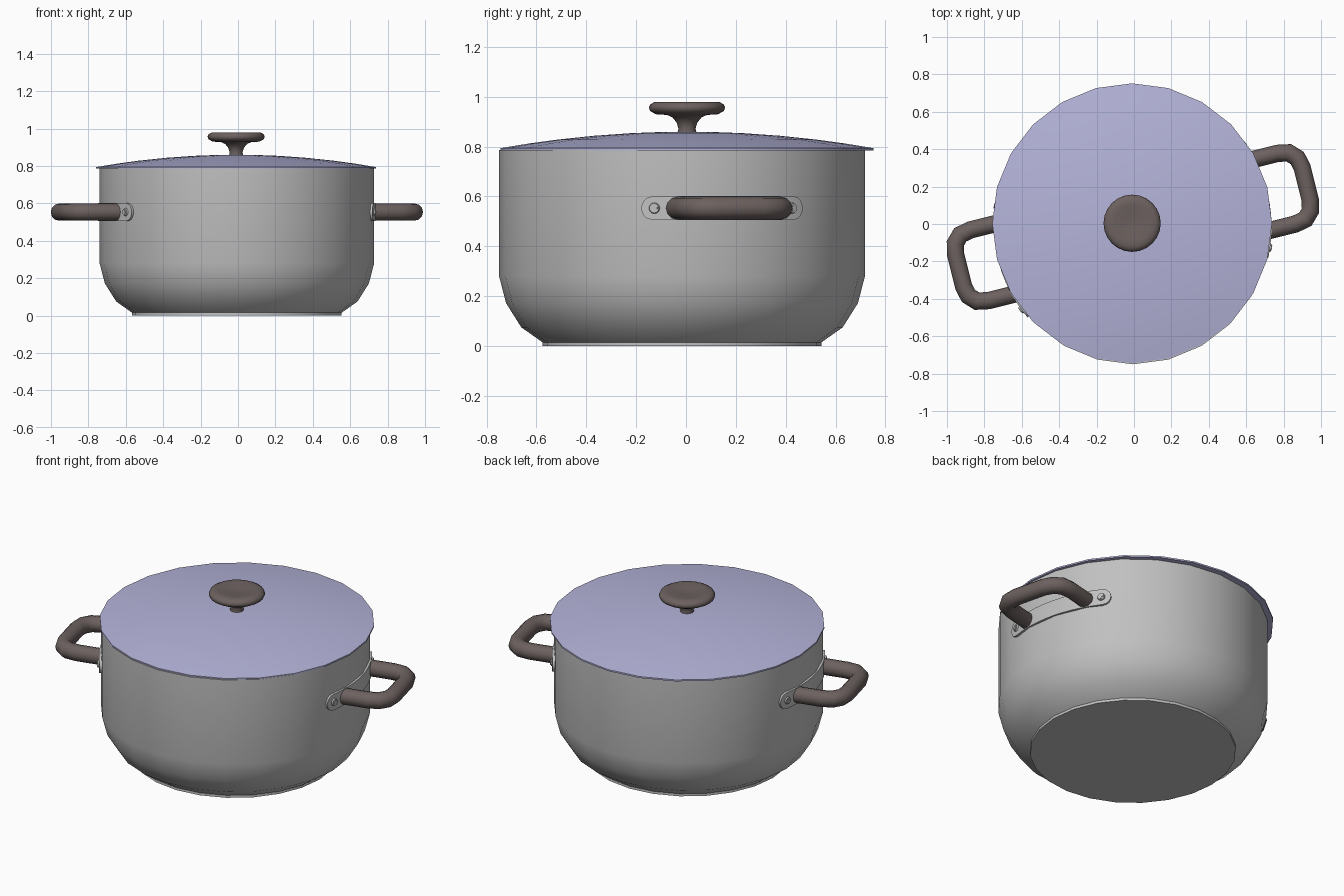
import bpy, bmesh, math
from mathutils import Vector, Matrix

if "Cube" in bpy.data.objects:
    bpy.data.objects.remove(bpy.data.objects["Cube"])

BODY_C = Vector((-0.006, -0.016, 0))
LID_C = Vector((-0.01, 0.004, 0))
SIDES = 24


def material(name, col):
    m = bpy.data.materials.new(name)
    m.diffuse_color = (*col, 1)
    m.use_nodes = True
    m.node_tree.nodes["Principled BSDF"].inputs["Base Color"].default_value = m.diffuse_color
    return m


STEEL = material("brushed_steel", (0.53, 0.53, 0.53))
LAVENDER = material("lavender_lid", (0.46, 0.455, 0.70))
BROWN = material("dark_brown_grip", (0.15, 0.12, 0.115))


def finish(bm, name, mat, angle=40):
    bmesh.ops.recalc_face_normals(bm, faces=bm.faces)
    me = bpy.data.meshes.new(name)
    bm.to_mesh(me)
    bm.free()
    ob = bpy.data.objects.new(name, me)
    bpy.context.collection.objects.link(ob)
    me.materials.append(mat)
    bpy.ops.object.select_all(action='DESELECT')
    ob.select_set(True)
    bpy.context.view_layer.objects.active = ob
    bpy.ops.object.shade_smooth_by_angle(angle=math.radians(angle))
    return ob


def bridge(bm, a, b):
    n = len(a)
    for i in range(n):
        bm.faces.new((a[i], a[(i + 1) % n], b[(i + 1) % n], b[i]))


def lathe(name, profile, centre, mat, angle=40, cap_top=True):
    """Revolve (radius, z) points; ends are capped with flat discs."""
    bm = bmesh.new()
    rings = []
    for r, z in profile:
        rings.append([bm.verts.new(centre + Vector((
            r * math.cos(2 * math.pi * i / SIDES),
            r * math.sin(2 * math.pi * i / SIDES), z))) for i in range(SIDES)])
    for a, b in zip(rings, rings[1:]):
        bridge(bm, a, b)
    bm.faces.new(rings[0])
    if cap_top:
        bm.faces.new(rings[-1])
    return finish(bm, name, mat, angle)


# Pot body: outer wall, rim, inner wall and inner floor
lathe("pot_body", [(0.56, 0), (0.56, 0.015), (0.645, 0.075), (0.706, 0.172),
                   (0.734, 0.28), (0.734, 0.787), (0.715, 0.787), (0.715, 0.285),
                   (0.688, 0.185), (0.63, 0.095), (0.55, 0.04)], BODY_C, STEEL)

# Shallow domed lid
dome = [(0.748 * k, 0.794 + 0.066 * (1 - k * k)) for k in (1, 0.85, 0.7, 0.5, 0.3, 0.12, 0.01)]
lathe("lid", [(0.748, 0.785)] + dome, LID_C, LAVENDER)

# Mushroom knob with a slight dimple on top
lathe("lid_knob", [(0.04, 0.85), (0.034, 0.872), (0.042, 0.897), (0.058, 0.917),
                   (0.08, 0.927), (0.125, 0.93), (0.148, 0.943), (0.153, 0.957),
                   (0.147, 0.97), (0.128, 0.98), (0.10, 0.98), (0.05, 0.974),
                   (0.006, 0.97)], LID_C, BROWN, 50)

HZ = 0.553  # handle height


def handle_grip(name, xf):
    """Round bar swept along a rounded U; u points outward, v sideways."""
    half = [(0.685, 0.195), (0.845, 0.195), (0.905, 0.183), (0.942, 0.145), (0.955, 0.09)]
    path = [Vector((u, -v, HZ)) for u, v in half]
    path += [Vector((u, v, HZ)) for u, v in reversed(half)]
    bm = bmesh.new()
    rings = []
    for i, p in enumerate(path):
        d0 = (p - path[i - 1]).normalized() if i else (path[1] - p).normalized()
        d1 = (path[i + 1] - p).normalized() if i < len(path) - 1 else d0
        t = (d0 + d1).normalized()
        side = Vector((t.y, -t.x, 0)) / max(0.6, t.dot(d0))
        rings.append([bm.verts.new(p + 0.046 * (side * math.cos(a) + Vector((0, 0, math.sin(a)))))
                      for a in (2 * math.pi * k / 12 for k in range(12))])
    for a, b in zip(rings, rings[1:]):
        bridge(bm, a, b)
    bm.faces.new(rings[0])
    bm.faces.new(rings[-1])
    bm.transform(xf)
    finish(bm, name, BROWN, 50)


def handle_plate(name, xf):
    """Curved strip with rounded ends, lying against the pot wall."""
    bm = bmesh.new()
    reach, half_h, R = 0.346, 0.048, 0.742
    cols = []
    ss = [reach - half_h * (1 - math.cos(a)) for a in
          (math.radians(d) for d in (4, 20, 40, 60, 90))]
    hs = [half_h * math.sin(math.radians(d)) for d in (4, 20, 40, 60, 90)]
    strip = [(-s, h) for s, h in zip(ss, hs)]
    strip += [(ss[-1] * k / 5, half_h) for k in range(-4, 5)]
    strip += [(s, h) for s, h in reversed(list(zip(ss, hs)))]
    for s, h in strip:
        a = s / R
        cols.append([bm.verts.new((r * math.cos(a), r * math.sin(a), HZ + z))
                     for r, z in ((R, -h), (R, h), (R - 0.02, h), (R - 0.02, -h))])
    for a, b in zip(cols, cols[1:]):
        bridge(bm, a, b)
    bm.faces.new(cols[0])
    bm.faces.new(cols[-1])
    bm.transform(xf)
    finish(bm, name, STEEL, 40)


def screw(name, xf, ang):
    """Low screw head with a raised cross."""
    bm = bmesh.new()
    bmesh.ops.create_cone(bm, cap_ends=True, segments=16, radius1=0.023, radius2=0.019,
                          depth=0.01)
    for sx, sy in ((0.026, 0.008), (0.008, 0.026)):
        bmesh.ops.create_cube(bm, size=1, matrix=Matrix.Translation((0, 0, 0.004)) @
                              Matrix.Diagonal((sx, sy, 0.008, 1)))
    bm.transform(xf @ Matrix.Rotation(ang, 4, 'Z') @ Matrix.Translation((0.744, 0, HZ)) @
                 Matrix.Rotation(math.pi / 2, 4, 'Y'))
    finish(bm, name, STEEL, 30)


# Two opposite handles, turned slightly from the x axis
for label, deg in (("right", 14), ("left", 194)):
    xf = Matrix.Translation(BODY_C) @ Matrix.Rotation(math.radians(deg), 4, 'Z')
    handle_grip(label + "_handle", xf)
    handle_plate(label + "_handle_plate", xf)
    for n, s in (("a", -1), ("b", 1)):
        screw(f"{label}_screw_{n}", xf, s * math.radians(22.6))
